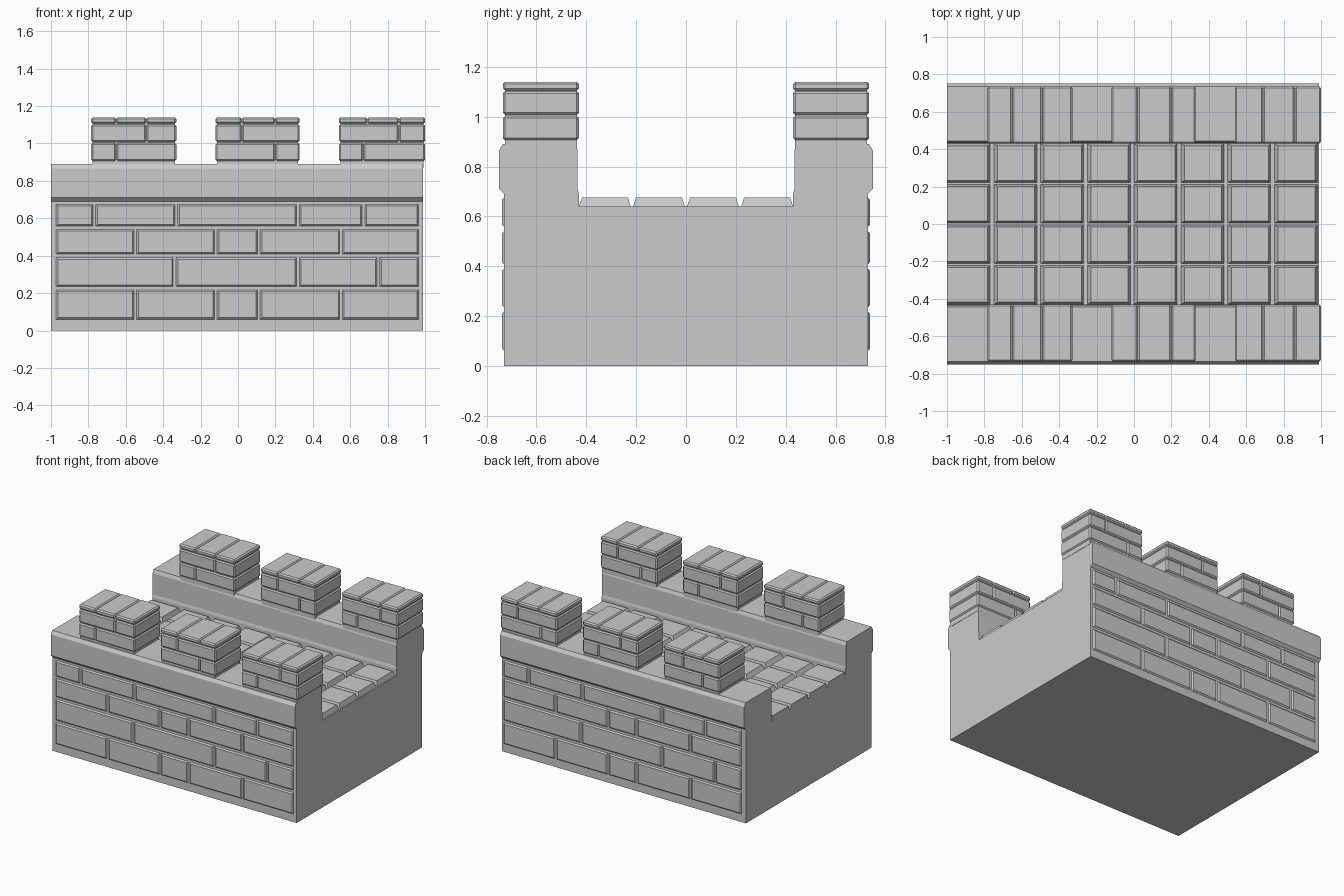
import bpy, bmesh
from mathutils import Vector

if "Cube" in bpy.data.objects:
    bpy.data.objects.remove(bpy.data.objects["Cube"])

def make_object(name, bm):
    bmesh.ops.recalc_face_normals(bm, faces=bm.faces)
    mesh = bpy.data.meshes.new(name)
    bm.to_mesh(mesh)
    bm.free()
    obj = bpy.data.objects.new(name, mesh)
    bpy.context.collection.objects.link(obj)
    return obj

def hexa(bm, base, top):
    """Closed block between two matching quads."""
    b = [bm.verts.new(p) for p in base]
    t = [bm.verts.new(p) for p in top]
    bm.faces.new(b[::-1])
    bm.faces.new(t)
    for i in range(4):
        j = (i + 1) % 4
        bm.faces.new((b[i], b[j], t[j], t[i]))

def rect(u0, u1, v0, v1):
    return [(u0, v0), (u1, v0), (u1, v1), (u0, v1)]

def box(bm, x0, x1, y0, y1, z0, z1):
    r = rect(x0, x1, y0, y1)
    hexa(bm, [(x, y, z0) for x, y in r], [(x, y, z1) for x, y in r])

# Wall body: U-shaped section with a moulded parapet band, swept along x
half = [(0.73, 0), (0.73, 0.69), (0.75, 0.71), (0.75, 0.865), (0.735, 0.89),
        (0.445, 0.89), (0.435, 0.865), (0.435, 0.71), (0.43, 0.69), (0.43, 0.64)]
section = half + [(-y, z) for y, z in reversed(half)]
bm = bmesh.new()
face = bm.faces.new([bm.verts.new((-1, y, z)) for y, z in section])
ext = bmesh.ops.extrude_face_region(bm, geom=[face])
for v in ext["geom"]:
    if isinstance(v, bmesh.types.BMVert):
        v.co.x = 0.99
# keep both end caps
if not face.is_valid or len(bm.faces) < len(section) + 2:
    bm.faces.new([v for v in bm.verts if v.co.x < 0][:len(section)])
make_object("wall_body", bm)

# Walkway paving: tapered slabs in a 8 x 4 grid
bm = bmesh.new()
for i in range(8):
    x0, x1 = -1.01 + 0.25 * i, -0.76 + 0.25 * i
    for j in range(4):
        y0 = -0.434 + 0.217 * j
        y1 = y0 + 0.217
        left = -1 if i == 0 else x0 + 0.03
        base = rect(max(x0 + 0.008, -1), x1 - 0.008, y0 + 0.003, y1 - 0.003)
        top = rect(left, x1 - 0.022, y0 + 0.016, y1 - 0.016)
        hexa(bm, [(x, y, 0.635) for x, y in base], [(x, y, 0.675) for x, y in top])
make_object("walkway_slabs", bm)

# Shallow raised bricks on both faces; the back is the front turned round
rows = [
    (0.055, 0.222, [-0.98, -0.55, -0.12, 0.11, 0.55, 0.97]),
    (0.230, 0.395, [-0.98, -0.34, 0.32, 0.75, 0.97]),
    (0.403, 0.545, [-0.98, -0.55, -0.12, 0.11, 0.55, 0.97]),
    (0.553, 0.680, [-0.98, -0.77, -0.33, 0.32, 0.67, 0.97]),
]
for name, s in (("front_bricks", 1), ("back_bricks", -1)):
    bm = bmesh.new()
    for z0, z1, xs in rows:
        for a, b in zip(xs, xs[1:]):
            base = rect(a + 0.002, b - 0.002, z0, z1)
            top = rect(a + 0.018, b - 0.014, z0 + 0.014, z1 - 0.014)
            hexa(bm, [(s * x, -s * 0.725, z) for x, z in base],
                     [(s * x, -s * 0.739, z) for x, z in top])
    make_object(name, bm)

# Battlements: three merlons per wall, each of two brick courses and a cap course
merlons = [  # left, right, lower joints, middle joints, cap joints
    (-0.785, -0.33, [-0.65], [-0.49], [-0.65, -0.49]),
    (-0.12, 0.33, [0.20], [0.02], [0.02, 0.20]),
    (0.54, 1.0, [0.67], [0.86], [0.69, 0.86]),
]
courses = [(0.905, 1.003), (1.007, 1.103), (1.105, 1.14)]
for side, s in (("front", -1), ("back", 1)):
    for n, (x0, x1, *joints) in enumerate(merlons, 1):
        ya, yb = sorted((s * 0.43, s * 0.735))
        bm = bmesh.new()
        for (z0, z1), js in zip(courses, joints):
            edges = [x0] + js + [x1]
            for a, b in zip(edges, edges[1:]):
                box(bm, a, b, ya, yb, z0, z1)
        bricks = make_object(f"{side}_merlon_bricks_{n}", bm)
        bev = bricks.modifiers.new("worn_edges", "BEVEL")
        bev.width = 0.009
        bev.segments = 1
        # mortar core filling the joints
        bm = bmesh.new()
        box(bm, x0 + 0.008, x1 - 0.008, ya + 0.008, yb - 0.008, 0.87, 1.12)
        make_object(f"{side}_merlon_core_{n}", bm)
